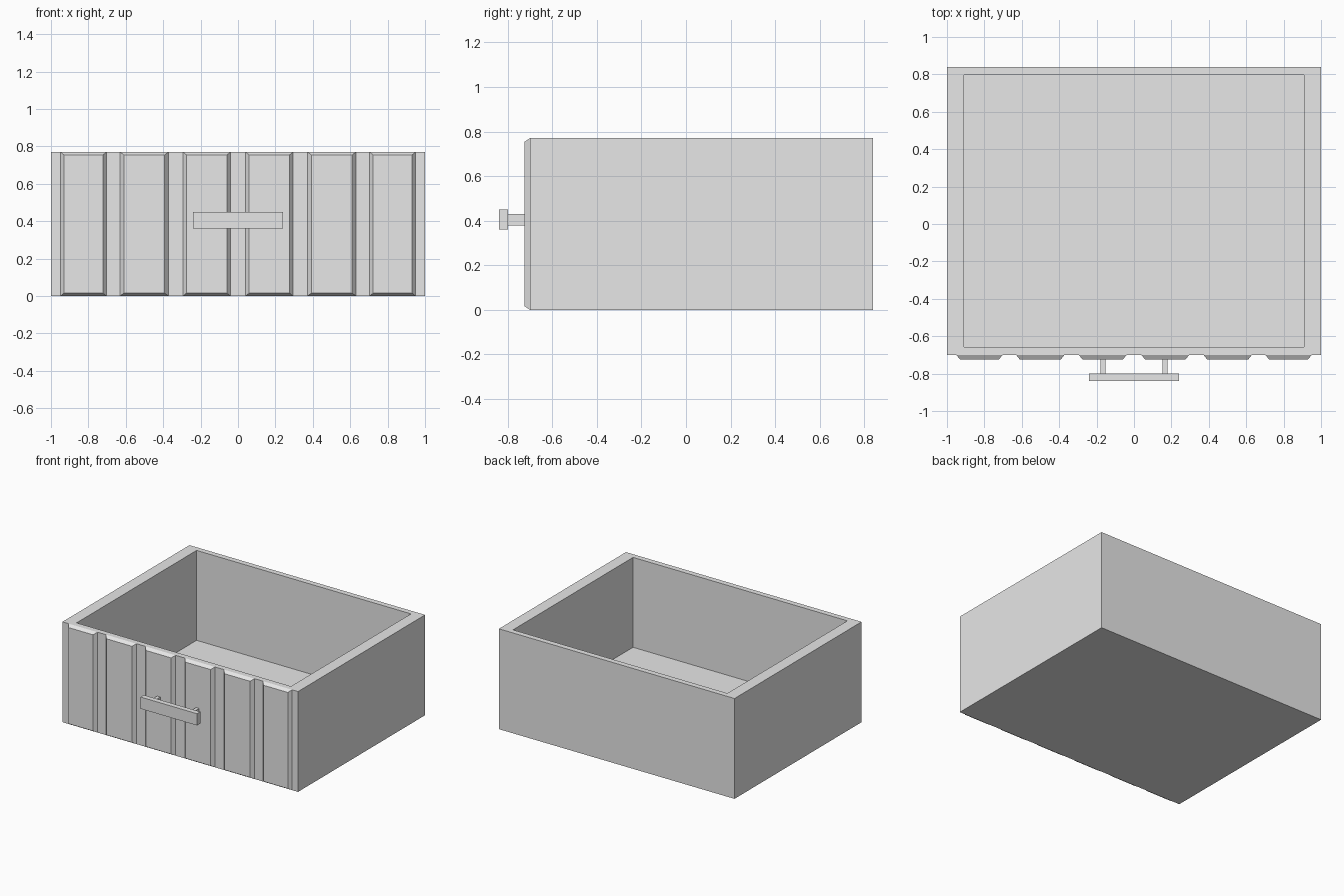
import bpy
import bmesh
from mathutils import Vector

if "Cube" in bpy.data.objects:
    bpy.data.objects.remove(bpy.data.objects["Cube"], do_unlink=True)

GREY = (0.8, 0.8, 0.8, 1.0)
grey = bpy.data.materials.new("plain_grey")
grey.use_nodes = True
grey.diffuse_color = GREY
grey.node_tree.nodes["Principled BSDF"].inputs["Base Color"].default_value = GREY


def make_box(name, low, high, shape=None):
    """Box between two corners; shape may edit its bmesh further."""
    low, high = Vector(low), Vector(high)
    bm = bmesh.new()
    bmesh.ops.create_cube(bm, size=1)
    bmesh.ops.scale(bm, vec=high - low, verts=bm.verts)
    bmesh.ops.translate(bm, vec=(low + high) / 2, verts=bm.verts)
    if shape:
        shape(bm)
    mesh = bpy.data.meshes.new(name)
    bm.to_mesh(mesh)
    bm.free()
    mesh.materials.append(grey)
    obj = bpy.data.objects.new(name, mesh)
    bpy.context.collection.objects.link(obj)
    return obj


HEIGHT, FLOOR, FRONT, PANEL_FRONT = 0.77, 0.08, -0.70, -0.725


def hollow(bm):
    # Inset the top face to the wall thickness, then sink it to the floor
    bm.normal_update()
    top = max(bm.faces, key=lambda f: f.calc_center_median().z)
    bmesh.ops.inset_region(bm, faces=[top], thickness=0.06)
    for v in top.verts:
        v.co.x = 0.91 if v.co.x > 0 else -0.91
    inner = bmesh.ops.extrude_discrete_faces(bm, faces=[top])["faces"][0]
    for v in inner.verts:
        v.co.z = FLOOR


def taper_front(bm):
    # Shrink the front face for the bevelled border
    bm.normal_update()
    front = min(bm.faces, key=lambda f: f.calc_center_median().y)
    centre = front.calc_center_median()
    for v in front.verts:
        v.co.x += 0.02 if v.co.x < centre.x else -0.02
        v.co.z += 0.016 if v.co.z < centre.z else -0.016


# Open drawer box
make_box("drawer_box", (-1, FRONT, 0), (1, 0.84, HEIGHT), hollow)

# Raised front panels, mirrored left and right
panels = {"inner": (0.04, 0.295), "middle": (0.372, 0.63), "outer": (0.703, 0.95)}
for side, sign in (("left", 1), ("right", -1)):
    for place, (a, b) in panels.items():
        x0, x1 = sorted((a * sign, b * sign))
        make_box(f"{side}_{place}_panel", (x0, PANEL_FRONT, 0),
                 (x1, FRONT, HEIGHT), taper_front)
    # Handle post
    x = 0.165 * sign
    make_box(f"{side}_handle_post", (x - 0.013, -0.80, 0.378),
             (x + 0.013, FRONT, 0.43))

# Handle bar
make_box("handle_bar", (-0.24, -0.84, 0.36), (0.24, -0.80, 0.45))
